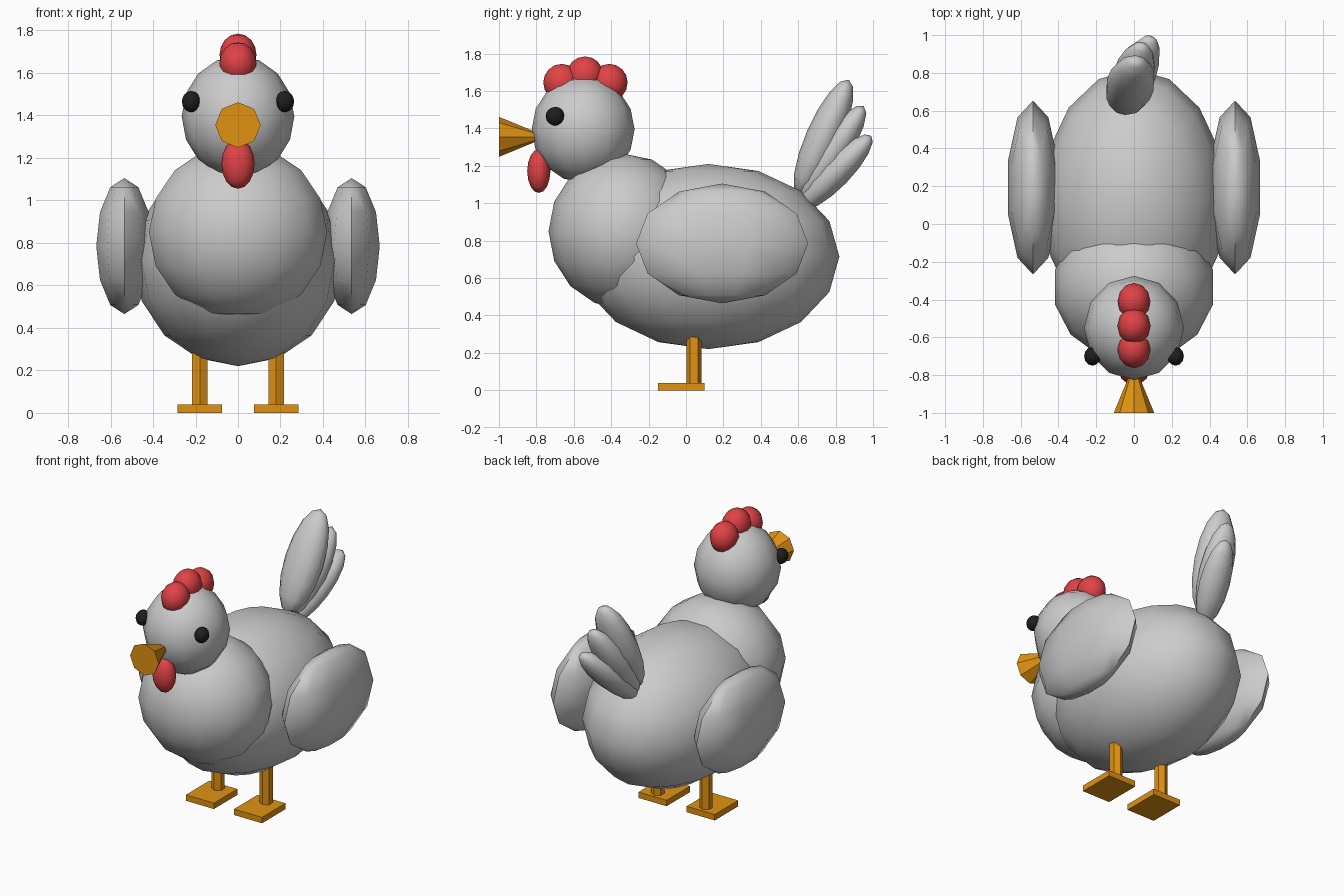
import bpy
import bmesh
import math
from mathutils import Matrix, Vector

cube = bpy.data.objects.get("Cube")
if cube:
    bpy.data.objects.remove(cube, do_unlink=True)


def material(name, color):
    mat = bpy.data.materials.new(name)
    mat.use_nodes = True
    mat.diffuse_color = (*color, 1)
    mat.node_tree.nodes["Principled BSDF"].inputs["Base Color"].default_value = (*color, 1)
    return mat


GREY = material("light_grey_feathers", (0.6, 0.6, 0.6))
ORANGE = material("orange", (0.75, 0.29, 0.006))
RED = material("red", (0.75, 0.055, 0.06))
BLACK = material("black", (0.013, 0.013, 0.013))


def finish(name, bm, mat, smooth=False):
    mesh = bpy.data.meshes.new(name)
    bm.to_mesh(mesh)
    bm.free()
    mesh.materials.append(mat)
    obj = bpy.data.objects.new(name, mesh)
    bpy.context.collection.objects.link(obj)
    if smooth:
        bpy.ops.object.select_all(action="DESELECT")
        obj.select_set(True)
        bpy.context.view_layer.objects.active = obj
        bpy.ops.object.shade_smooth_by_angle(angle=math.radians(60))
    return obj


def ellipsoid(name, center, radii, mat, segments=12, rings=8, rotation=Matrix()):
    bm = bmesh.new()
    place = Matrix.Translation(center) @ rotation @ Matrix.Diagonal((*radii, 1))
    bmesh.ops.create_uvsphere(bm, u_segments=segments, v_segments=rings, radius=1, matrix=place)
    return finish(name, bm, mat, True)


def cone(name, center, r1, r2, depth, sides, mat, rotation=Matrix()):
    bm = bmesh.new()
    bmesh.ops.create_cone(bm, cap_ends=True, segments=sides, radius1=r1, radius2=r2,
                          depth=depth, matrix=Matrix.Translation(center) @ rotation)
    return finish(name, bm, mat)


def box(name, center, size, mat):
    bm = bmesh.new()
    bmesh.ops.create_cube(bm, size=1, matrix=Matrix.Translation(center) @ Matrix.Diagonal((*size, 1)))
    return finish(name, bm, mat)


def feather(name, base, tip, width, thickness):
    # Flattened ellipsoid stretched between two points, broad side across x
    base, tip = Vector(base), Vector(tip)
    along = (tip - base).normalized()
    thin = along.cross(Vector((1, 0, 0))).normalized()
    wide = thin.cross(along)
    turn = Matrix((wide, thin, along)).transposed().to_4x4()
    ellipsoid(name, (base + tip) / 2, (width, thickness, (tip - base).length / 2),
              GREY, 10, 8, turn)


# Torso and head
ellipsoid("body", (0, 0.12, 0.715), (0.49, 0.70, 0.495), GREY, 16, 8)
ellipsoid("chest", (0, -0.335, 0.85), (0.43, 0.40, 0.415), GREY, 14, 8)
ellipsoid("head", (0, -0.55, 1.395), (0.265, 0.275, 0.285), GREY, 12, 8)

# Comb and wattle
for name, y, z in (("front", -0.665, 1.645), ("middle", -0.54, 1.685), ("rear", -0.41, 1.645)):
    ellipsoid("comb_" + name, (0, y, z), (0.087, 0.098, 0.1), RED, 12, 8)
ellipsoid("wattle", (0, -0.787, 1.172), (0.078, 0.062, 0.117), RED, 12, 8)

# Beak flares toward the front
cone("beak", (0, -0.87, 1.355), 0.0, 0.107, 0.26, 8, ORANGE, Matrix.Rotation(math.pi / 2, 4, "X"))

# Paired parts
for side, s in (("left", 1), ("right", -1)):
    ellipsoid(side + "_eye", (s * 0.22, -0.70, 1.465), (0.044, 0.05, 0.05), BLACK, 12, 8)
    ellipsoid(side + "_wing", (s * 0.535, 0.193, 0.785), (0.139, 0.46, 0.32), GREY, 10, 6)
    cone(side + "_leg", (s * 0.18, 0.043, 0.17), 0.041, 0.041, 0.28, 6, ORANGE)
    box(side + "_foot", (s * 0.18, -0.025, 0.02), (0.21, 0.25, 0.04), ORANGE)

# Tail fan
feather("tail_feather_upper", (-0.05, 0.60, 1.04), (0.01, 0.87, 1.66), 0.13, 0.095)
feather("tail_feather_middle", (-0.05, 0.61, 1.01), (0.04, 0.95, 1.52), 0.11, 0.085)
feather("tail_feather_lower", (-0.05, 0.61, 0.97), (0.09, 0.99, 1.36), 0.10, 0.08)
